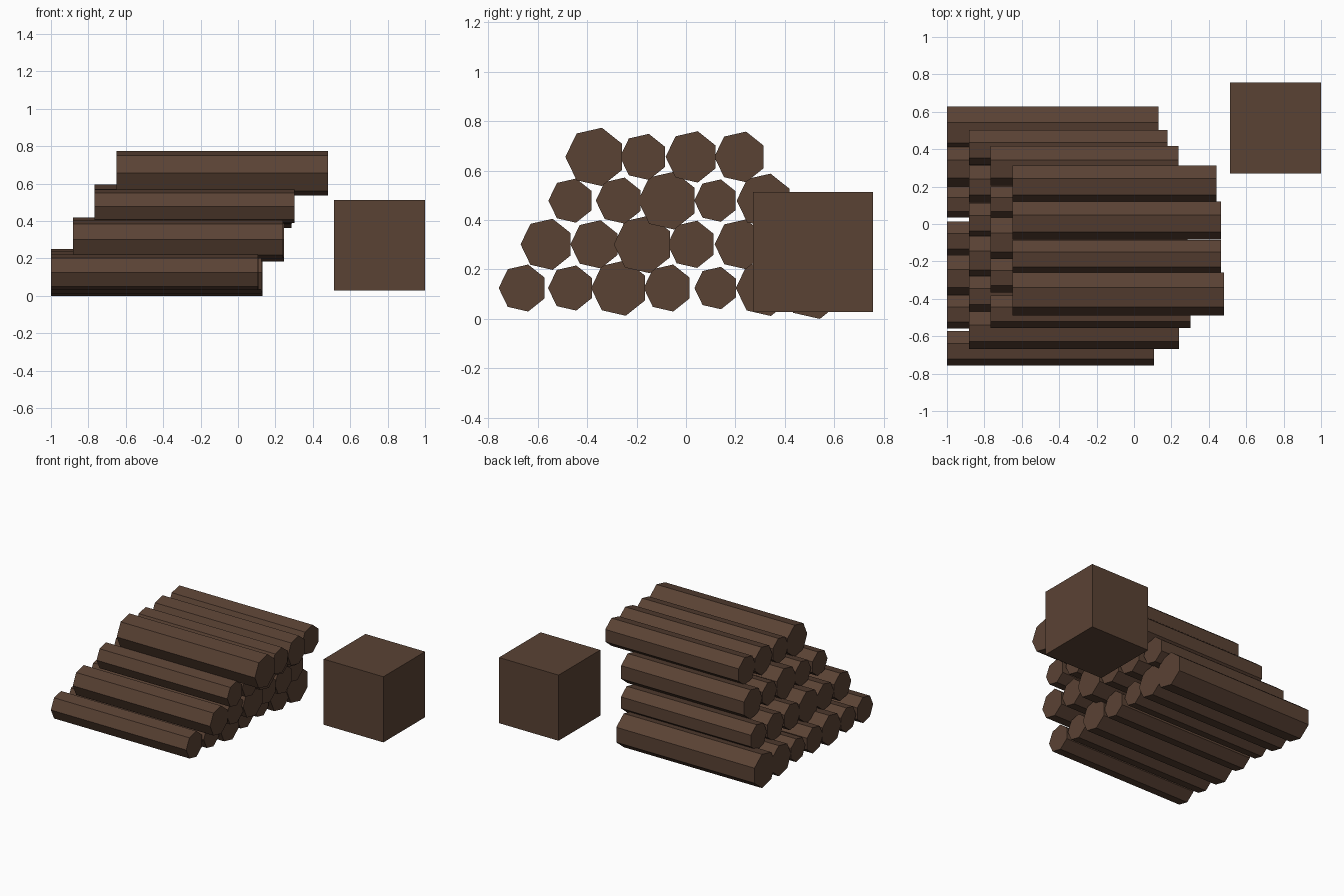
import bpy, bmesh, math

if "Cube" in bpy.data.objects:
    bpy.data.objects.remove(bpy.data.objects["Cube"])

# One flat colour for all the wood
wood = bpy.data.materials.new("dark brown wood")
wood.diffuse_color = (0.102, 0.0545, 0.0343, 1)
wood.use_nodes = True
wood.node_tree.nodes["Principled BSDF"].inputs["Base Color"].default_value = wood.diffuse_color


def finish(name, bm):
    bmesh.ops.recalc_face_normals(bm, faces=bm.faces)
    mesh = bpy.data.meshes.new(name)
    bm.to_mesh(mesh)
    bm.free()
    mesh.materials.append(wood)
    ob = bpy.data.objects.new(name, mesh)
    bpy.context.collection.objects.link(ob)
    return ob


def log(name, x0, x1, y, z, r, sides=7):
    """Seven-sided log lying along x, one corner pointing to -y."""
    bm = bmesh.new()
    ring = []
    for k in range(sides):
        a = math.pi + k * math.tau / sides
        ring.append(bm.verts.new((x0, y + r * math.cos(a), z + r * math.sin(a))))
    end = bm.faces.new(ring)
    res = bmesh.ops.extrude_face_region(bm, geom=[end], use_keep_orig=True)
    for v in res["geom"]:
        if isinstance(v, bmesh.types.BMVert):
            v.co.x = x1
    return finish(name, bm)


def box(name, lo, hi):
    bm = bmesh.new()
    bmesh.ops.create_cube(bm, size=1)
    for v in bm.verts:
        v.co = [lo[i] if v.co[i] < 0 else hi[i] for i in range(3)]
    return finish(name, bm)


# Stacked rows: (back end x, first log y, [(radius, front end x), ...])
PITCH, RISE = 0.1955, 0.1768
rows = [
    (-1.0, -0.66, [(0.0975, 0.107), (0.0935, 0.11), (0.115, 0.125), (0.0975, 0.115),
                   (0.088, 0.11), (0.116, 0.125), (0.128, 0.13)]),
    (-0.883, -0.563, [(0.106, 0.24), (0.1, 0.235), (0.12, 0.246), (0.098, 0.23),
                      (0.103, 0.22), (0.098, 0.18)]),
    (-0.767, -0.465, [(0.0915, 0.302), (0.0955, 0.29), (0.12, 0.285), (0.088, 0.27),
                      (0.112, 0.238)]),
    (-0.65, -0.367, [(0.121, 0.48), (0.0955, 0.465), (0.1065, 0.465), (0.105, 0.44)]),
]
for i, (x0, y0, logs) in enumerate(rows):
    for j, (r, x1) in enumerate(logs):
        log(f"log_row{i + 1}_{j + 1}", x0, x1, y0 + j * PITCH, 0.125 + i * RISE, r)

# Wooden block beside the pile
box("wood_block", (0.512, 0.27, 0.028), (1.0, 0.757, 0.513))
